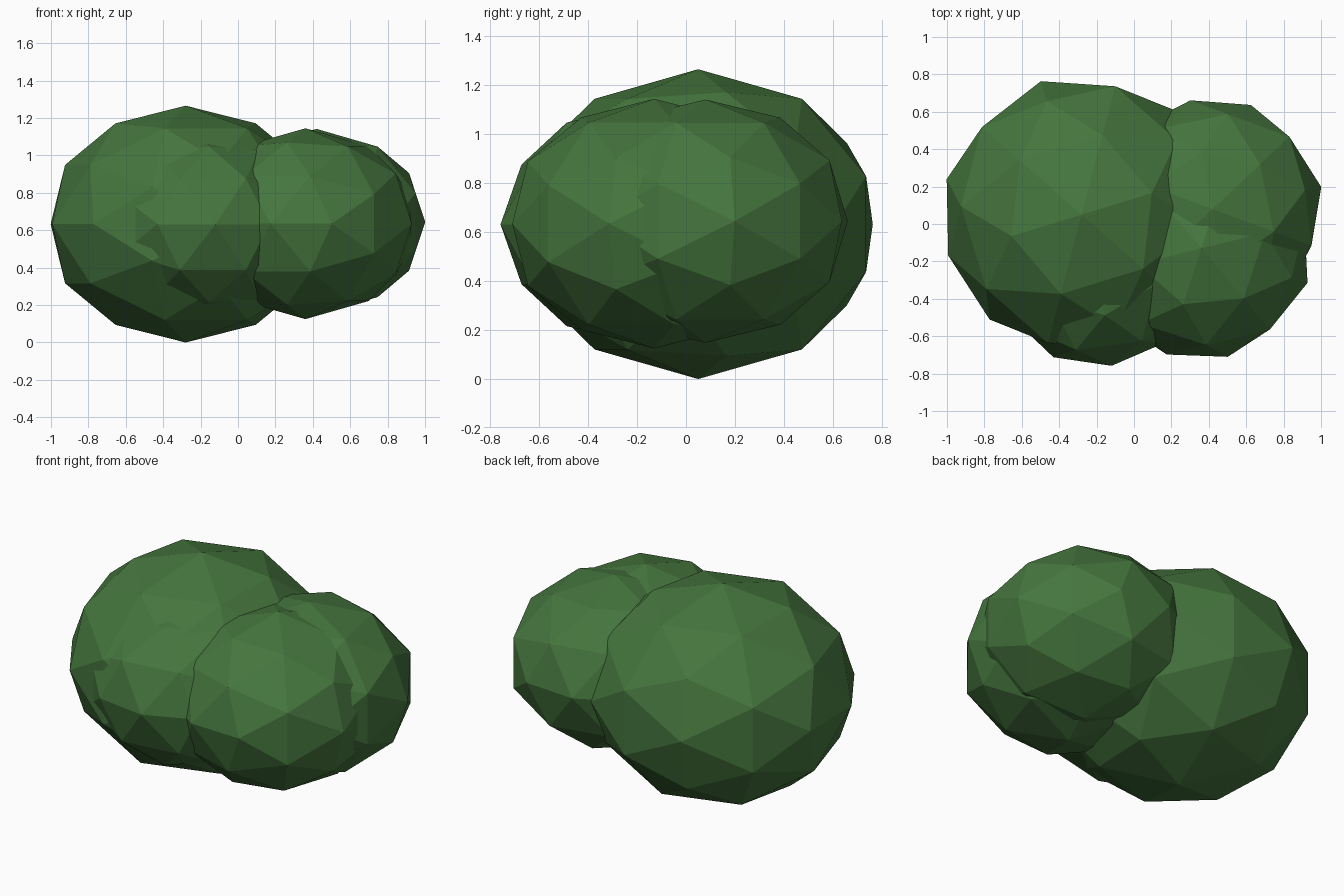
import bpy
import bmesh
from math import radians, sqrt
from mathutils import Matrix, Vector

cube = bpy.data.objects.get("Cube")
if cube:
    bpy.data.objects.remove(cube, do_unlink=True)

# Single leaf colour
green = bpy.data.materials.new("leaf_green")
green.use_nodes = True
colour = (0.06, 0.18, 0.048, 1)
green.diffuse_color = colour
bsdf = green.node_tree.nodes["Principled BSDF"]
bsdf.inputs["Base Color"].default_value = colour
bsdf.inputs["Roughness"].default_value = 0.9

PHI = (1 + sqrt(5)) / 2


def leaf_clump(name, centre, radius, height, turn):
    """Flat-shaded, once-divided icosahedron with an edge across its top."""
    bm = bmesh.new()
    for a in (-1, 1):
        for b in (-PHI, PHI):
            for corner in ((0, a, b), (a, b, 0), (b, 0, a)):
                bm.verts.new(corner)
    bmesh.ops.convex_hull(bm, input=bm.verts)
    bmesh.ops.subdivide_edges(bm, edges=bm.edges[:], cuts=1, use_grid_fill=True)
    for v in bm.verts:
        v.co.normalize()
    squash = Matrix.Diagonal((radius, radius, height, 1))
    spin = Matrix.Rotation(radians(turn), 4, "Z")
    bm.transform(spin @ squash)
    bmesh.ops.recalc_face_normals(bm, faces=bm.faces)
    mesh = bpy.data.meshes.new(name)
    bm.to_mesh(mesh)
    bm.free()
    mesh.materials.append(green)
    obj = bpy.data.objects.new(name, mesh)
    obj.location = Vector(centre)
    bpy.context.collection.objects.link(obj)
    return obj


# Overlapping clumps of the bush
leaf_clump("main_clump", (-0.28, 0.05, 0.633), 0.746, 0.633, 107)
leaf_clump("back_left_clump", (0.42, 0.08, 0.645), 0.593, 0.497, 11.5)
leaf_clump("front_left_clump", (0.36, -0.13, 0.635), 0.597, 0.51, -18)
leaf_clump("front_clump", (-0.195, -0.188, 0.632), 0.575, 0.489, 7.5)
